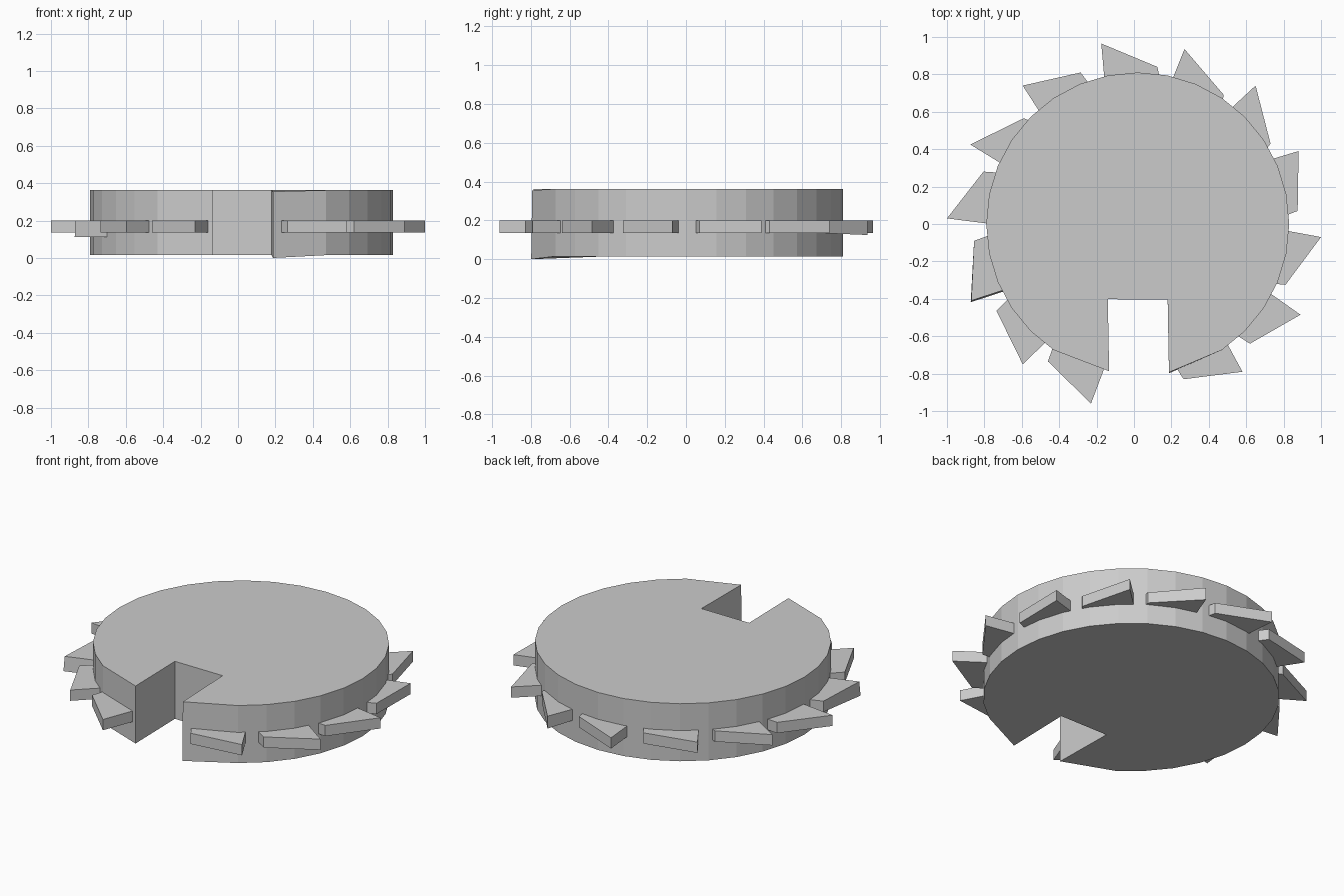
import bpy
from math import radians, cos, sin, atan2, hypot

if "Cube" in bpy.data.objects:
    bpy.data.objects.remove(bpy.data.objects["Cube"])

CX = 0.02      # disc centre
R = 0.81       # disc radius


def polar(r, a):
    return (CX + r * cos(a), r * sin(a))


def prism(name, outline, z0, z1, shifts=None):
    """Extrude a counter-clockwise outline; shifts moves single vertices."""
    n = len(outline)
    verts = [[x, y, z] for z in (z0, z1) for x, y in outline]
    for i, d in (shifts or {}).items():
        verts[i] = [v + o for v, o in zip(verts[i], d)]
    faces = [tuple(reversed(range(n))), tuple(range(n, 2 * n))]
    faces += [(i, (i + 1) % n, (i + 1) % n + n, i + n) for i in range(n)]
    me = bpy.data.meshes.new(name)
    me.from_pydata(verts, [], faces)
    me.update()
    ob = bpy.data.objects.new(name, me)
    bpy.context.collection.objects.link(ob)
    return ob


# Notched disc: 32-sided rim, open at the front
rim = [polar(R, radians(-56.25 + 11.25 * i)) for i in range(27)]
notch = [(-0.133, -0.787), (-0.14, -0.402), (0.18, -0.404), (0.187, -0.793)]
outline = rim + notch
n = len(outline)
prism("notched_disc", outline, 0.015, 0.362,
      {n - 1: (0, -0.005, -0.015), 2 * n - 1: (0, 0, -0.007)})

# Ratchet teeth: tip and heel of each, clockwise from the top
teeth = [
    ((-0.175, 0.965), (0.125, 0.84)),
    ((0.27, 0.935), (0.48, 0.69)),
    ((0.65, 0.74), (0.73, 0.43)),
    ((0.88, 0.39), (0.875, 0.07)),
    ((1.0, -0.07), (0.81, -0.325)),
    ((0.89, -0.485), (0.62, -0.64)),
    ((0.58, -0.79), (0.265, -0.83)),
    ((-0.23, -0.96), (-0.46, -0.735)),
    ((-0.595, -0.75), (-0.735, -0.465)),
    ((-0.87, -0.41), (-0.855, -0.09)),
    ((-1.0, 0.03), (-0.805, 0.28)),
    ((-0.875, 0.425), (-0.59, 0.565)),
    ((-0.595, 0.74), (-0.285, 0.81)),
]


def root(p, turn):
    """Point inside the disc beneath an outer corner."""
    return polar(0.75, atan2(p[1], p[0] - CX) + radians(turn))


for i, (tip, heel) in enumerate(teeth):
    shifts = {}
    if i == 9:      # sagging tooth
        shifts = {1: (-0.003, -0.008, -0.022), 0: (0, -0.008, -0.022)}
    elif i == 1:
        shifts = {1: (0, 0, -0.01)}
    prism(f"tooth_{i + 1}", [root(tip, 2), tip, heel, root(heel, -2.5)][::-1],
          0.135, 0.2, {3 - k: v for k, v in shifts.items()})
